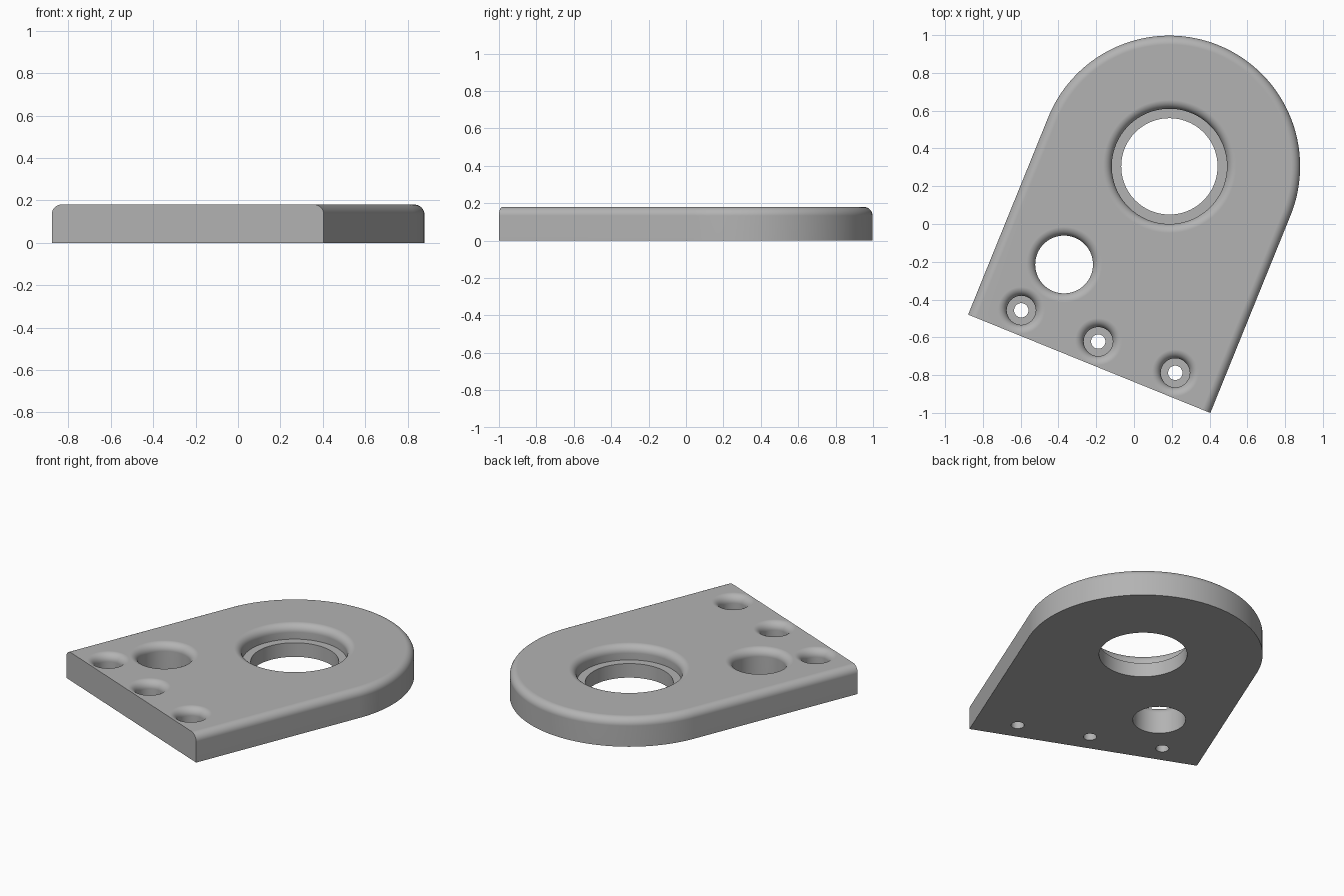
import bpy, bmesh, math
from mathutils import Matrix, Vector

HEIGHT, FILLET, STEPS = 0.18, 0.047, 8
RADIUS, LENGTH = 0.692, 1.128          # rounded end radius, front edge to its centre
LEDGE = 0.09                           # height of the counterbore floors
PLACE = Matrix.Translation((-0.237, -0.74, 0)) @ Matrix.Rotation(math.radians(-22.1), 4, 'Z')

cube = bpy.data.objects.get("Cube")
if cube:
    bpy.data.objects.remove(cube, do_unlink=True)

grey = bpy.data.materials.new("plain grey")
grey.use_nodes = True
colour = (0.45, 0.45, 0.45, 1)
grey.diffuse_color = colour
grey.node_tree.nodes["Principled BSDF"].inputs["Base Color"].default_value = colour


def loft(name, loops):
    """Solid skinned through closed loops of equal length, capped at both ends."""
    bm = bmesh.new()
    rings = [[bm.verts.new(PLACE @ Vector(p)) for p in loop] for loop in loops]
    n = len(rings[0])
    for a, b in zip(rings, rings[1:]):
        for i in range(n):
            j = (i + 1) % n
            bm.faces.new((a[i], a[j], b[j], b[i]))
    bm.faces.new(rings[0][::-1])
    bm.faces.new(rings[-1])
    bmesh.ops.recalc_face_normals(bm, faces=bm.faces)
    mesh = bpy.data.meshes.new(name)
    bm.to_mesh(mesh)
    bm.free()
    mesh.materials.append(grey)
    obj = bpy.data.objects.new(name, mesh)
    bpy.context.collection.objects.link(obj)
    return obj


def outline(inset, z, segments=96):
    """Straight front edge, parallel sides and a half-round back."""
    r = RADIUS - inset
    arc = [(r * math.cos(math.pi * i / segments),
            LENGTH + r * math.sin(math.pi * i / segments), z) for i in range(segments + 1)]
    return [(-r, 0, z), (r, 0, z)] + arc


def circle(x, y, r, z, segments):
    return [(x + r * math.cos(math.tau * i / segments),
             y + r * math.sin(math.tau * i / segments), z) for i in range(segments)]


# Quarter-round steps: (distance from the outer wall, height)
rounding = [(FILLET * (1 - math.cos(t)), HEIGHT - FILLET + FILLET * math.sin(t))
            for t in (math.pi / 2 * i / STEPS for i in range(STEPS + 1))]

# Plate with rounded top edge along the sides and back, sharp front
plate = loft("mounting_plate", [outline(0, 0)] + [outline(d, z) for d, z in rounding])


def hole_cutter(name, x, y, radius, bore=None, segments=64):
    """Through hole with a rounded mouth and an optional narrower lower bore."""
    profile = [(bore or radius, -0.1)]
    if bore:
        profile += [(bore, LEDGE), (radius, LEDGE)]
    profile += [(radius + d, z) for d, z in rounding]
    profile.append((radius + FILLET, HEIGHT + 0.1))
    cutter = loft(name, [circle(x, y, r, z, segments) for r, z in profile])
    cutter.hide_render = True
    return cutter


cutters = [hole_cutter("bearing_hole", 0, LENGTH, 0.305, 0.255, 96),
           hole_cutter("side_hole", -0.321, 0.437, 0.153)]
cutters += [hole_cutter("screw_hole", x, 0.127, 0.077, 0.038, 48) for x in (-0.44, 0, 0.44)]

bpy.ops.object.select_all(action='DESELECT')
bpy.context.view_layer.objects.active = plate
plate.select_set(True)
for cutter in cutters:
    mod = plate.modifiers.new("cut", 'BOOLEAN')
    mod.operation, mod.solver, mod.object = 'DIFFERENCE', 'EXACT', cutter
    bpy.ops.object.modifier_apply(modifier=mod.name)
    bpy.data.objects.remove(cutter, do_unlink=True)

# Smooth fillets and bores, crisp edges, flat broad faces
bpy.ops.object.shade_smooth_by_angle(angle=math.radians(30))
weighted = plate.modifiers.new("flat_faces", 'WEIGHTED_NORMAL')
weighted.keep_sharp = True
